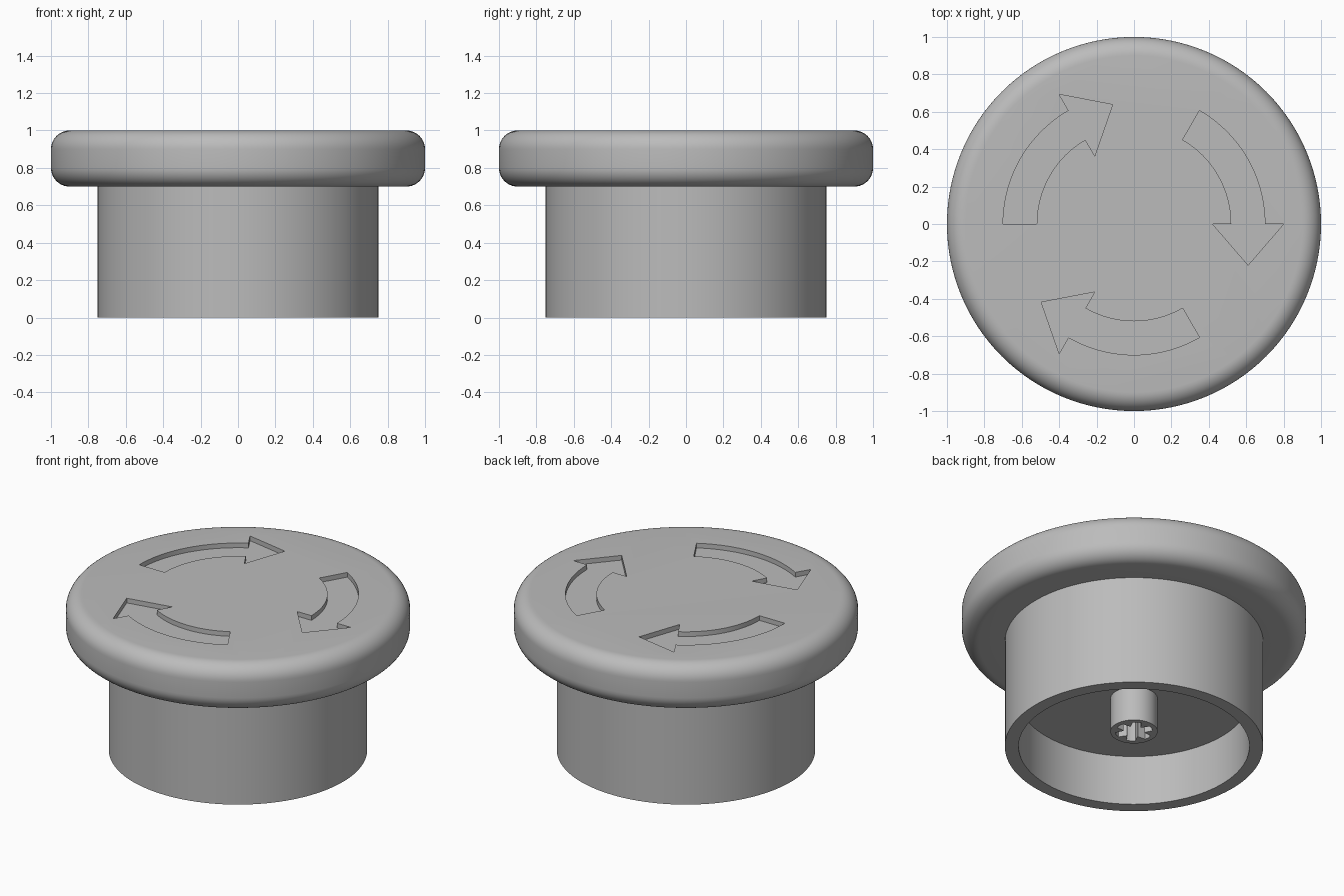
import bpy, bmesh, math
from math import cos, sin, pi, radians

if "Cube" in bpy.data.objects:
    bpy.data.objects.remove(bpy.data.objects["Cube"])

grey = bpy.data.materials.new("plain grey")
grey.diffuse_color = (0.5, 0.5, 0.5, 1)
grey.use_nodes = True
grey.node_tree.nodes["Principled BSDF"].inputs["Base Color"].default_value = grey.diffuse_color


def finish(name, bm):
    bmesh.ops.recalc_face_normals(bm, faces=bm.faces)
    mesh = bpy.data.meshes.new(name)
    bm.to_mesh(mesh)
    bm.free()
    mesh.materials.append(grey)
    ob = bpy.data.objects.new(name, mesh)
    bpy.context.collection.objects.link(ob)
    return ob


def lathe(name, profile, steps=128):
    """Revolve an (r, z) profile whose two ends lie on the axis."""
    bm = bmesh.new()
    rings = []
    for r, z in profile:
        n = 1 if r == 0 else steps
        rings.append([bm.verts.new((r * cos(2 * pi * i / n), r * sin(2 * pi * i / n), z)) for i in range(n)])
    for a, b in zip(rings, rings[1:]):
        if len(a) == 1 or len(b) == 1:
            bm.faces.new(a if len(b) == 1 else b)  # flat end disc
            continue
        for i in range(steps):
            j = (i + 1) % steps
            bm.faces.new((a[i], a[j], b[j], b[i]))
    return finish(name, bm)


def prism(name, outline, z0, z1):
    """Extrude a flat outline upward."""
    bm = bmesh.new()
    face = bm.faces.new([bm.verts.new((x, y, z0)) for x, y in outline])
    top = bmesh.ops.extrude_face_region(bm, geom=[face])["geom"]
    bmesh.ops.translate(bm, vec=(0, 0, z1 - z0), verts=[v for v in top if isinstance(v, bmesh.types.BMVert)])
    return finish(name, bm)


def polar(r, a):
    return (r * cos(a), r * sin(a))


# Button body: rounded cap, hollow skirt and central post in one turned profile
def fillet(z, start, end, n=10):
    return [(0.9 + 0.1 * cos(a), z + 0.1 * sin(a))
            for a in (radians(start + (end - start) * i / n) for i in range(n + 1))]


profile = [(0, 1)] + fillet(0.9, 90, 0) + fillet(0.8, 0, -90)
profile += [(0.75, 0.7), (0.75, 0), (0.67, 0), (0.67, 0.32),
            (0.137, 0.32), (0.137, 0.1), (0, 0.1)]
body = lathe("push_button", profile)

# Three curved arrows sunk into the top, pointing clockwise
cutters = []
for k in range(3):
    turn = radians(120 * k)
    arc = [radians(60 * i / 20) for i in range(21)]
    outline = [polar(0.52, turn + a) for a in arc]
    outline += [polar(0.70, turn + a) for a in reversed(arc)]
    outline += [polar(0.80, turn),
                polar(math.hypot(0.61, 0.22), turn - math.atan2(0.22, 0.61)),
                polar(0.42, turn)]
    cutters.append(prism("arrow_cutter", outline, 0.97, 1.1))

# Six-toothed socket in the end of the post
socket = []
for k in range(6):
    mid = radians(60 * k)
    socket += [polar(0.062, mid - radians(28)), polar(0.108, mid - radians(14)),
               polar(0.11, mid), polar(0.108, mid + radians(14)),
               polar(0.062, mid + radians(28))]
cutters.append(prism("socket_cutter", socket, 0.0, 0.3))

for cutter in cutters:
    cutter.hide_render = True
    cutter.hide_set(True)
    mod = body.modifiers.new("cut", "BOOLEAN")
    mod.operation = "DIFFERENCE"
    mod.solver = "EXACT"
    mod.object = cutter

# Apply the cuts, drop the helpers, then smooth the turned surfaces
bpy.context.view_layer.objects.active = body
body.select_set(True)
for mod in list(body.modifiers):
    bpy.ops.object.modifier_apply(modifier=mod.name)
for cutter in cutters:
    bpy.data.objects.remove(cutter)
bpy.ops.object.shade_smooth_by_angle(angle=radians(30))
